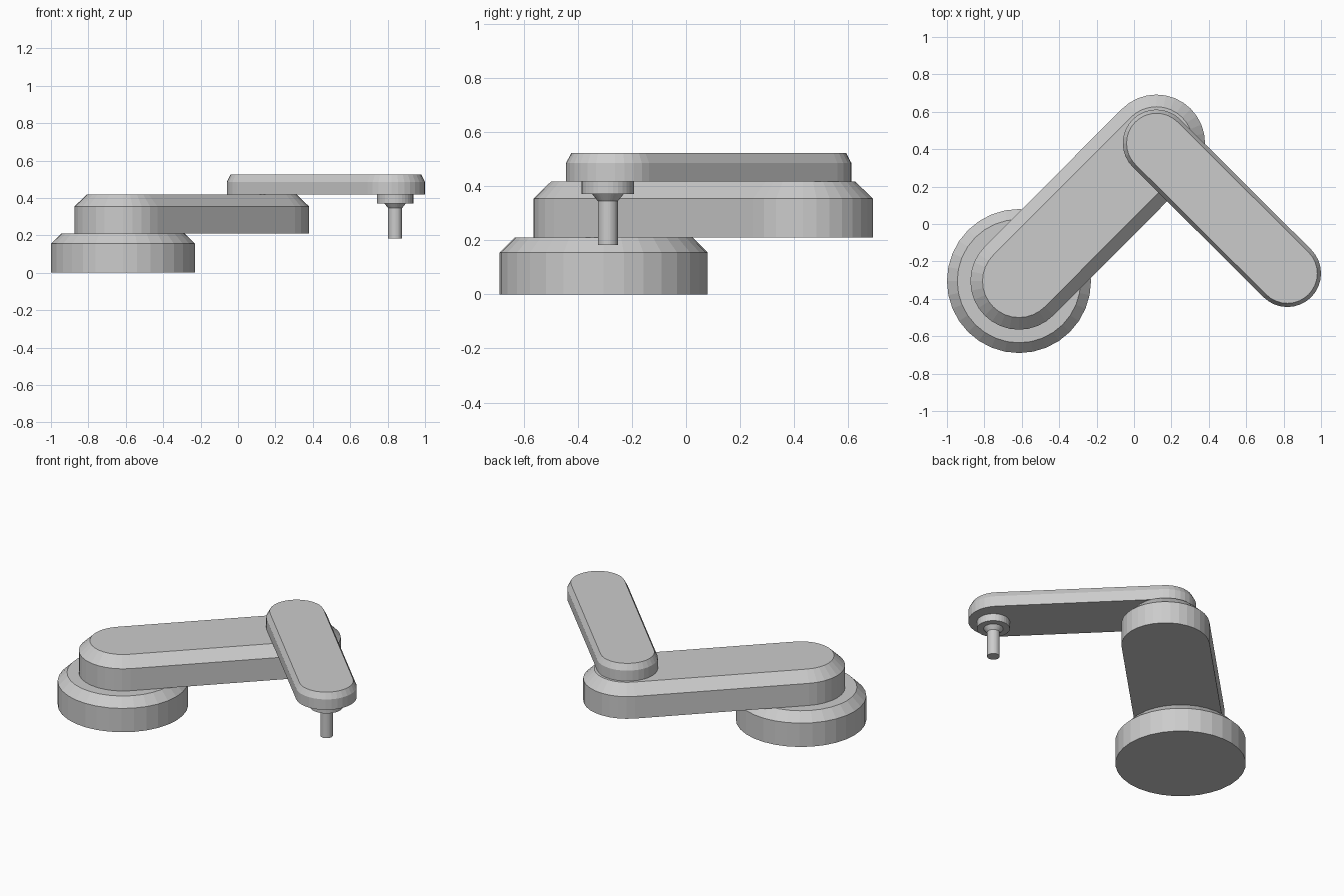
import bpy, bmesh, math
from mathutils import Vector

if "Cube" in bpy.data.objects:
    bpy.data.objects.remove(bpy.data.objects["Cube"])

grey = bpy.data.materials.new("light grey")
grey.diffuse_color = (0.6, 0.6, 0.6, 1)
grey.use_nodes = True
grey.node_tree.nodes["Principled BSDF"].inputs["Base Color"].default_value = grey.diffuse_color

SHOULDER = Vector((-0.615, -0.305))
ELBOW = Vector((0.12, 0.432))
WRIST = Vector((0.82, -0.264))
TOOL = Vector((0.84, -0.289))


def outline(a, b, r, n):
    """Circle around a, or a round-ended slot from a to b."""
    if a == b:
        steps = [(a, 2 * math.pi * i / n) for i in range(n)]
    else:
        d = b - a
        t = math.atan2(d.y, d.x)
        half = n // 2
        steps = [(c, t + s + math.pi * i / half)
                 for c, s in ((b, -math.pi / 2), (a, math.pi / 2))
                 for i in range(half + 1)]
    return [(c.x + r * math.cos(q), c.y + r * math.sin(q)) for c, q in steps]


def stack(name, a, b, profile, n=32):
    """Join outlines of the given (radius, height) steps into a closed solid."""
    bm = bmesh.new()
    rings = [[bm.verts.new((x, y, z)) for x, y in outline(a, b, r, n)]
             for r, z in profile]
    for low, high in zip(rings, rings[1:]):
        for i in range(len(low)):
            j = (i + 1) % len(low)
            bm.faces.new((low[i], low[j], high[j], high[i]))
    bm.faces.new(rings[0][::-1])
    bm.faces.new(rings[-1])
    bmesh.ops.recalc_face_normals(bm, faces=bm.faces)
    mesh = bpy.data.meshes.new(name)
    bm.to_mesh(mesh)
    bm.free()
    mesh.materials.append(grey)
    obj = bpy.data.objects.new(name, mesh)
    bpy.context.collection.objects.link(obj)
    return obj


# Round base with chamfered rim
stack("base", SHOULDER, SHOULDER, [(0.385, 0), (0.385, 0.155), (0.33, 0.21)])

# Lower and upper arms, chamfered along the top
stack("lower_arm", SHOULDER, ELBOW, [(0.26, 0.21), (0.26, 0.354), (0.195, 0.417)])
stack("upper_arm", ELBOW, WRIST, [(0.18, 0.418), (0.18, 0.486), (0.16, 0.524)])

# Wrist collar, taper and tool shaft
stack("tool", TOOL, TOOL,
      [(0.037, 0.182), (0.037, 0.345), (0.058, 0.371), (0.097, 0.371), (0.097, 0.42)])
